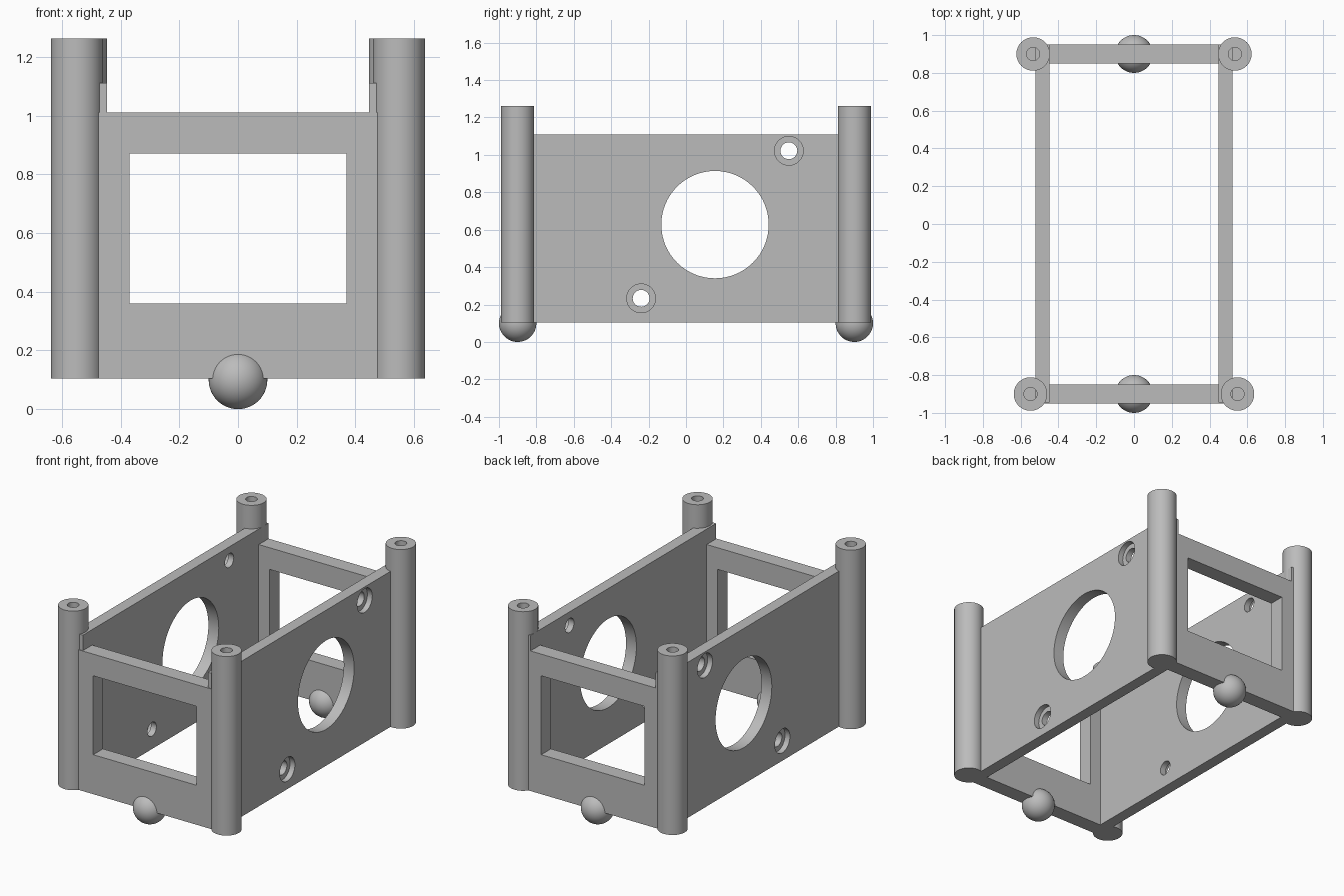
import bpy
from math import pi, radians

cube = bpy.data.objects.get("Cube")
if cube:
    bpy.data.objects.remove(cube, do_unlink=True)

GREY = (0.5, 0.5, 0.5, 1)
grey = bpy.data.materials.new("plain grey")
grey.use_nodes = True
grey.diffuse_color = GREY
grey.node_tree.nodes["Principled BSDF"].inputs["Base Color"].default_value = GREY

BASE, POST_TOP, WALL_TOP, PANEL_TOP = 0.105, 1.262, 1.11, 1.01
END_Y = 0.9


def finish(name):
    obj = bpy.context.object
    obj.name = name
    obj.data.materials.append(grey)
    return obj


def box(name, x0, x1, y0, y1, z0, z1):
    centre = ((x0 + x1) / 2, (y0 + y1) / 2, (z0 + z1) / 2)
    bpy.ops.mesh.primitive_cube_add(size=1, location=centre)
    obj = finish(name)
    obj.scale = (x1 - x0, y1 - y0, z1 - z0)
    bpy.ops.object.transform_apply(location=False, rotation=False, scale=True)
    return obj


def cylinder(name, radius, depth, location, along_x=False, sides=64):
    bpy.ops.mesh.primitive_cylinder_add(
        vertices=sides, radius=radius, depth=depth, location=location,
        rotation=(0, pi / 2 if along_x else 0, 0))
    return finish(name)


def cut(target, cutter):
    """Subtract the cutter from the target, then discard the cutter."""
    cutter.hide_render = True
    mod = target.modifiers.new("cut", "BOOLEAN")
    mod.object = cutter
    mod.operation = "DIFFERENCE"
    mod.solver = "EXACT"
    bpy.context.view_layer.objects.active = target
    bpy.ops.object.modifier_apply(modifier=mod.name)
    bpy.data.objects.remove(cutter, do_unlink=True)


def smooth(obj):
    bpy.ops.object.select_all(action="DESELECT")
    obj.select_set(True)
    bpy.context.view_layer.objects.active = obj
    bpy.ops.object.shade_smooth_by_angle(angle=radians(30))


# Side walls: large opening plus two counterbored screw holes
for side, sx in (("left", 1), ("right", -1)):
    inner, outer = sx * 0.447, sx * 0.521
    wall = box(side + "_wall", min(inner, outer), max(inner, outer),
               -END_Y - 0.046, END_Y + 0.05, BASE, WALL_TOP)
    middle = (inner + outer) / 2
    cut(wall, cylinder("opening", 0.287, 0.3, (middle, 0.155, 0.627), True))
    for y, z in ((0.55, 1.022), (-0.24, 0.233)):
        cut(wall, cylinder("screw_hole", 0.045, 0.3, (middle, y, z), True, 32))
        cut(wall, cylinder("counterbore", 0.077, 0.07, (outer, y, z), True, 48))
    smooth(wall)

# End panels with a rectangular window, and a ball foot under each
for end, sy, post_x in (("front", -1, 0.548), ("back", 1, 0.534)):
    y = sy * END_Y
    panel = box(end + "_panel", -0.606, 0.606, y - 0.05, y + 0.05, BASE, PANEL_TOP)
    cut(panel, box("window", -0.37, 0.37, y - 0.2, y + 0.2, 0.36, 0.87))

    bpy.ops.mesh.primitive_uv_sphere_add(
        segments=48, ring_count=24, radius=0.1, location=(0, y, 0.1))
    smooth(finish(end + "_ball_foot"))

    # Corner posts with a blind hole in the top
    for side, sx in (("left", 1), ("right", -1)):
        x = sx * post_x
        post = cylinder(f"{end}_{side}_post", 0.0885, POST_TOP - BASE,
                        (x, y, (POST_TOP + BASE) / 2))
        cut(post, cylinder("post_hole", 0.035, 0.6, (x, y, POST_TOP), sides=32))
        smooth(post)
